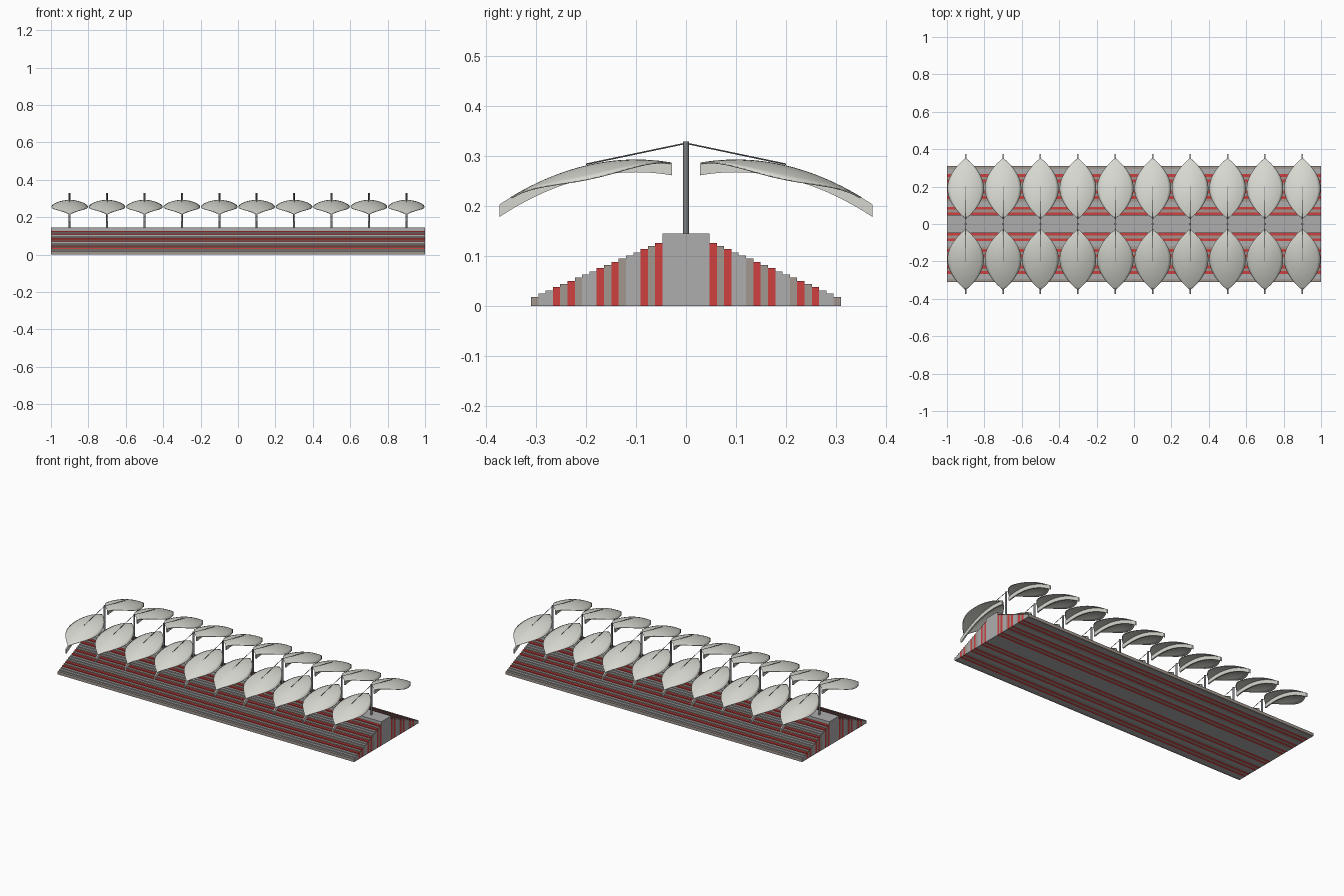
import bpy, bmesh, math
from mathutils import Vector

if "Cube" in bpy.data.objects:
    bpy.data.objects.remove(bpy.data.objects["Cube"])


def material(name, rgb):
    m = bpy.data.materials.new(name)
    m.diffuse_color = (*rgb, 1)
    m.use_nodes = True
    m.node_tree.nodes["Principled BSDF"].inputs["Base Color"].default_value = m.diffuse_color
    return m


RED = material("red", (0.62, 0.05, 0.05))
TAN = material("warm_grey", (0.36, 0.31, 0.28))
GREY = material("grey", (0.42, 0.42, 0.42))
SHELL = material("canopy_white", (0.68, 0.68, 0.63))
STEEL = material("steel", (0.2, 0.21, 0.22))


def finish(bm, name, mat):
    bmesh.ops.recalc_face_normals(bm, faces=bm.faces)
    me = bpy.data.meshes.new(name)
    bm.to_mesh(me)
    bm.free()
    ob = bpy.data.objects.new(name, me)
    bpy.context.collection.objects.link(ob)
    if mat:
        me.materials.append(mat)
    return ob


def box(name, lo, hi, mat):
    bm = bmesh.new()
    bmesh.ops.create_cube(bm, size=1)
    for v in bm.verts:
        v.co = [(a + b) / 2 + c * (b - a) for a, b, c in zip(lo, hi, v.co)]
    return finish(bm, name, mat)


def rod(name, a, b, r, sides):
    a, b = Vector(a), Vector(b)
    bm = bmesh.new()
    bmesh.ops.create_cone(bm, cap_ends=True, segments=sides, radius1=r, radius2=r, depth=(b - a).length)
    rot = (b - a).to_track_quat('Z', 'Y')
    for v in bm.verts:
        v.co = rot @ v.co + (a + b) / 2
    return finish(bm, name, STEEL)


def arch(y):
    return 0.291 - 1.2 * (y - 0.1) ** 2


def canopy(name, x0, s):
    # leaf-shaped vault, drooping towards its side edges
    bm = bmesh.new()
    n, m = 24, 12
    rows = []
    for i in range(n + 1):
        u = -1 + 2 * i / n
        y = 0.19 + 0.161 * u
        w = 0.002 + 0.095 * (1 - u * u)
        row = []
        for j in range(m + 1):
            x = w * (2 * j / m - 1)
            row.append(bm.verts.new((x0 + x, s * y, arch(y) - 0.027 * (x / 0.097) ** 2)))
        rows.append(row)
    for p, q in zip(rows, rows[1:]):
        for j in range(m):
            f = bm.faces.new((p[j], p[j + 1], q[j + 1], q[j]))
            f.smooth = True
    ob = finish(bm, name, SHELL)
    mod = ob.modifiers.new("thickness", 'SOLIDIFY')
    mod.thickness = 0.003
    mod.offset = 0


def rib(name, x0, s):
    # curved beam under the canopy centre line
    bm = bmesh.new()
    rings = []
    n = 24
    for i in range(n + 1):
        y = 0.028 + 0.345 * i / n
        z = arch(y) + 0.001
        rings.append([bm.verts.new((x0 + dx, s * y, z + dz)) for dx, dz in
                      ((-0.004, 0), (0.004, 0), (0.004, -0.025), (-0.004, -0.025))])
    for p, q in zip(rings, rings[1:]):
        for k in range(4):
            bm.faces.new((p[k], p[(k + 1) % 4], q[(k + 1) % 4], q[k]))
    bm.faces.new(rings[0])
    bm.faces.new(rings[-1])
    finish(bm, name, SHELL)


# central spine block of the stand
CORE, STEPS = 0.047, 18
box("central_block", (-1, -CORE, 0), (1, CORE, 0.145), GREY)

# stepped seating rows, both sides
pitch = (0.31 - CORE) / STEPS
cycle = [RED, TAN, RED, GREY, GREY, TAN]
for s, side in ((-1, "front"), (1, "back")):
    for i in range(STEPS):
        ya, yb = sorted((s * (CORE + i * pitch), s * (CORE + (i + 1) * pitch)))
        h = 0.126 - i * 0.108 / (STEPS - 1)
        box(f"seating_row_{side}_{i}", (-1, ya, 0), (1, yb, h), cycle[i % 6])

# masts, each carrying two canopies on stay cables
for k in range(10):
    x = -0.9 + 0.2 * k
    mast = rod(f"mast_{k}", (x, 0, 0.14), (x, 0, 0.328), 0.0055, 12)
    for s, side in ((-1, "front"), (1, "back")):
        canopy(f"canopy_{side}_{k}", x, s)
        rib(f"canopy_rib_{side}_{k}", x, s)
        rod(f"stay_cable_{side}_{k}", (x, 0, 0.325), (x, s * 0.2, 0.283), 0.0015, 6)
